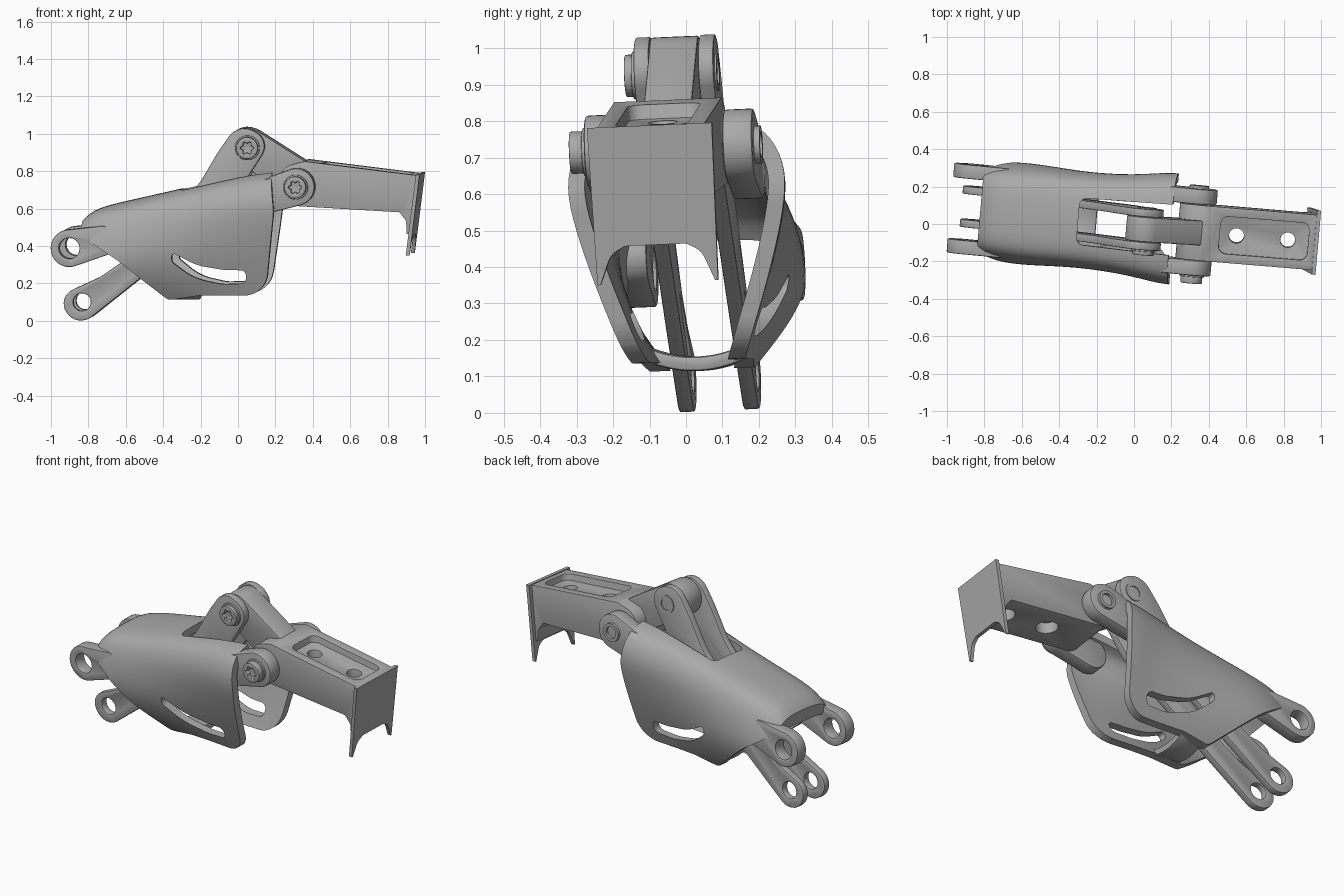
import bpy, bmesh
from math import sin, cos, tan, pi, radians
from mathutils import Matrix, Vector

if "Cube" in bpy.data.objects:
    bpy.data.objects.remove(bpy.data.objects["Cube"])

grey = bpy.data.materials.new("plain grey")
grey.use_nodes = True
COLOUR = (0.4, 0.4, 0.4, 1)
grey.diffuse_color = COLOUR
grey.node_tree.nodes["Principled BSDF"].inputs["Base Color"].default_value = COLOUR

# The whole assembly is slightly yawed and rolled
POSE = (Matrix.Translation((0, 0.02, -0.005)) @ Matrix.Rotation(radians(2.5), 4, 'X')
        @ Matrix.Rotation(radians(-5), 4, 'Z'))
AXES = {'x': lambda a, b, d: (d, a, b),
        'y': lambda a, b, d: (a, d, b),
        'z': lambda a, b, d: (a, b, d)}


def rounded(corners, steps=8):
    """Polygon with filleted corners, each given as (a, b, radius)."""
    out = []
    for i, (x, y, r) in enumerate(corners):
        p = Vector((x, y))
        before = Vector(corners[i - 1][:2]) - p
        after = Vector(corners[(i + 1) % len(corners)][:2]) - p
        angle = before.angle(after)
        if r == 0 or angle > 3.1:
            out.append(p)
            continue
        reach = min(r / tan(angle / 2), before.length * 0.49, after.length * 0.49)
        r = reach * tan(angle / 2)
        b, a = before.normalized(), after.normalized()
        centre = p + (a + b).normalized() * r / sin(angle / 2)
        s, e = p + b * reach - centre, p + a * reach - centre
        sweep = s.angle(e)
        for k in range(steps + 1):
            t = k / steps
            out.append(centre + (s * sin((1 - t) * sweep) + e * sin(t * sweep)) / sin(sweep))
    return out


def circle(x, y, r, n=40):
    return [Vector((x + r * cos(2 * pi * i / n), y + r * sin(2 * pi * i / n))) for i in range(n)]


def belt(*circles):
    """Convex outline wrapped round several circles."""
    pts = sorted({(round(p.x, 5), round(p.y, 5)) for c in circles for p in circle(*c)})

    def chain(seq):
        h = []
        for p in seq:
            while len(h) > 1 and ((h[-1][0] - h[-2][0]) * (p[1] - h[-2][1])
                                  - (h[-1][1] - h[-2][1]) * (p[0] - h[-2][0])) <= 0:
                h.pop()
            h.append(p)
        return h[:-1]
    return chain(pts) + chain(pts[::-1])


def new_object(name, bm):
    mesh = bpy.data.meshes.new(name)
    bm.to_mesh(mesh)
    bm.free()
    ob = bpy.data.objects.new(name, mesh)
    bpy.context.collection.objects.link(ob)
    return ob


def prism(name, outline, d0, d1, axis='y'):
    bm = bmesh.new()
    face = bm.faces.new([bm.verts.new(AXES[axis](p[0], p[1], d0)) for p in outline])
    ext = bmesh.ops.extrude_face_region(bm, geom=[face])
    move = Vector(AXES[axis](0, 0, d1 - d0))
    bmesh.ops.translate(bm, vec=move, verts=[v for v in ext["geom"] if isinstance(v, bmesh.types.BMVert)])
    bmesh.ops.recalc_face_normals(bm, faces=bm.faces)
    return new_object(name, bm)


def finish(ob, cuts=(), keep=None, bevel=0.0):
    """Cut, bevel, pose, shade and colour one part."""
    tools = [(c, 'DIFFERENCE') for c in cuts] + ([(keep, 'INTERSECT')] if keep else [])
    for tool, operation in reversed(tools):
        tool.hide_render = True
        m = ob.modifiers.new("cut", 'BOOLEAN')
        m.operation, m.object, m.solver = operation, tool, 'EXACT'
    if bevel:
        m = ob.modifiers.new("edge", 'BEVEL')
        m.width, m.segments, m.angle_limit = bevel, 2, radians(40)
    mesh = bpy.data.meshes.new_from_object(ob.evaluated_get(bpy.context.evaluated_depsgraph_get()))
    ob.modifiers.clear()
    ob.data = mesh
    for tool, _ in tools:
        bpy.data.objects.remove(tool)
    mesh.transform(POSE)
    mesh.materials.clear()
    mesh.materials.append(grey)
    bpy.ops.object.select_all(action='DESELECT')
    ob.select_set(True)
    bpy.context.view_layer.objects.active = ob
    bpy.ops.object.shade_smooth_by_angle(angle=radians(32))


HINGE, UPPER, KNUCKLE, ROD_END = (0.33, 0.732), (0.06, 0.936), (-0.885, 0.4), (-0.828, 0.107)

# Shell: arched sections lofted along the length, as (x, top, half width, straightness of the sides)
stations = [(-0.9, 0.44, 0.225, 0), (-0.83, 0.55, 0.24, 0), (-0.76, 0.607, 0.258, 0),
            (-0.6, 0.645, 0.28, 0), (-0.3, 0.713, 0.262, 0.35), (0, 0.785, 0.272, 0.85),
            (0.15, 0.81, 0.3, 1), (0.3, 0.825, 0.3, 1)]
# Half arch: (depth, width when rounded, width when straight)
half = [(0.005, 0.33, 0.35), (0.025, 0.58, 0.69), (0.085, 0.78, 0.89), (0.22, 0.9, 1.02),
        (0.38, 0.98, 0.98), (0.6, 1.02, 0.84), (0.83, 0.85, 0.66), (1.0, 0.58, 0.52), (1.06, 0.46, 0.46)]
bm = bmesh.new()
rows = []
for x, top, width, k in stations:
    side = [(width * (a + (b - a) * k), top - d * (top - 0.13)) for d, a, b in half]
    section = [(-y, z) for y, z in reversed(side)] + [(0, top)] + side
    rows.append([bm.verts.new((x, y, z)) for y, z in section])
for r0, r1 in zip(rows, rows[1:]):
    for i in range(len(r0) - 1):
        bm.faces.new((r0[i], r1[i], r1[i + 1], r0[i + 1]))
shell = new_object("shell", bm)
shell.modifiers.new("smooth", 'SUBSURF').levels = 2
solid = shell.modifiers.new("wall", 'SOLIDIFY')
solid.thickness, solid.offset = 0.045, -1
silhouette = prism("silhouette", rounded([
    (-0.825, 1.1, 0), (0.17, 1.1, 0), (0.2, 0.77, 0.1), (0.217, 0.6, 0.3), (0.162, 0.148, 0.13),
    (-0.2, 0.146, 0.2), (-0.36, 0.12, 0.05), (-0.62, 0.335, 0.2), (-0.825, 0.47, 0.03)]), -0.6, 0.6)
notch = prism("notch", rounded([(-0.3, -0.125, 0.04), (0.6, -0.145, 0), (0.6, 0.145, 0),
                                (-0.3, 0.125, 0.04)]), 0.5, 1.1, 'z')
slot = prism("slot", rounded([
    (-0.335, 0.382, 0.03), (-0.2, 0.31, 0.3), (-0.05, 0.285, 0.2), (0.06, 0.285, 0.03),
    (0.06, 0.213, 0.035), (-0.07, 0.208, 0.2), (-0.22, 0.24, 0.3), (-0.335, 0.33, 0.03)]), -0.6, 0.6)
finish(shell, [notch, slot], silhouette)

# Strap joining the lower edges of the shell
vs = [(i / 10 - 1) * 0.145 for i in range(21)]
lower = [(v, 0.119 + 1.6 * v * v) for v in vs]
strap = prism("lower_strap", lower + [(v, w + 0.04) for v, w in reversed(lower)], -0.35, -0.2, 'x')
finish(strap, bevel=0.01)

# Paired parts on both sides
rod_outline = rounded([
    (-0.853, -0.033, 0.1), (-0.52, 0.232, 0.3), (-0.02, 0.65, 0.3), (0.19, 0.98, 0.1), (0.01, 1.067, 0.1),
    (-0.1, 0.91, 0.4), (-0.2, 0.74, 0.4), (-0.6, 0.332, 0.3), (-0.73, 0.242, 0.2), (-0.968, 0.132, 0.1)])
for side, label in ((-1, "right"), (1, "left")):
    ear = prism(label + "_hinge_ear", belt((*HINGE, 0.1), (0.15, 0.675, 0.09)), side * 0.15, side * 0.232)
    finish(ear, bevel=0.008)
    knuckle = prism(label + "_knuckle", belt((*KNUCKLE, 0.1), (-0.71, 0.44, 0.08)), side * 0.165, side * 0.24)
    finish(knuckle, [prism("hole", circle(*KNUCKLE, 0.055), -0.5, 0.5)], bevel=0.006)
    rod = prism(label + "_rod", rod_outline, side * 0.068, side * 0.11)
    finish(rod, [prism("hole", circle(*ROD_END, 0.047), -0.5, 0.5)], bevel=0.005)

# Swinging arm with a sloping top pocket and two holes, wider from below
arm = prism("arm", rounded([
    (0.235, 0.632, 0.09), (0.88, 0.596, 0), (0.915, 0.55, 0), (0.918, 0.48, 0), (0.936, 0.48, 0),
    (0.976, 0.793, 0), (0.37, 0.866, 0.03), (0.235, 0.832, 0.09)]), -0.148, 0.148)
pocket = prism("pocket", rounded([(0.46, -0.1, 0.04), (0.935, -0.1, 0.04), (0.935, 0.1, 0.04),
                                  (0.46, 0.1, 0.04)]), 0.815, 1, 'z')
for v in pocket.data.vertices:
    v.co.z -= 0.115 * (v.co.x - 0.46)
cuts = [pocket]
for x in (0.55, 0.825):
    cuts += [prism("hole", circle(x, 0, 0.04), 0.3, 1, 'z'), prism("bore", circle(x, 0, 0.06), 0.3, 0.68, 'z')]
finish(arm, cuts, bevel=0.004)
tab = prism("arm_tab", belt((*UPPER, 0.102), (0.35, 0.85, 0.02), (0.31, 0.7, 0.03)), -0.066, 0.066)
finish(tab, bevel=0.006)

# Thin clawed end plate, sloping back towards its tips
plate = prism("claw_plate", rounded([
    (-0.172, 0.798, 0), (0.172, 0.798, 0), (0.166, 0.366, 0), (0.158, 0.366, 0), (0.125, 0.448, 0.06),
    (0.085, 0.47, 0.03), (-0.085, 0.47, 0.03), (-0.125, 0.448, 0.06), (-0.158, 0.366, 0),
    (-0.166, 0.366, 0)]), 0.968, 0.988, 'x')
for v in plate.data.vertices:
    v.co.x += 0.125 * (v.co.z - 0.79)
finish(plate)

# Bolts: lobed socket heads on the right side, hollow ends on the left
star = [(0.03 + 0.006 * cos(6 * t), t) for t in (2 * pi * i / 48 for i in range(48))]
for name, (x, z), face, depth, tail in (("hinge", HINGE, 0.232, 0.045, 0.248),
                                        ("upper", UPPER, 0.11, 0.03, 0.115)):
    pin = prism(name + "_pin", circle(x, z, 0.052), -face, tail)
    finish(pin, [prism("bore", circle(x, z, 0.034), tail - 0.03, 1)])
    washer = prism(name + "_washer", circle(x, z, 0.066), -face - 0.01, -face + 0.01)
    finish(washer, bevel=0.004)
    head = prism(name + "_bolt_head", circle(x, z, 0.058), -face - depth, -face)
    socket = prism("socket", [(x + r * cos(t), z + r * sin(t)) for r, t in star], -1, -face - depth / 2)
    finish(head, [socket], bevel=0.01)
